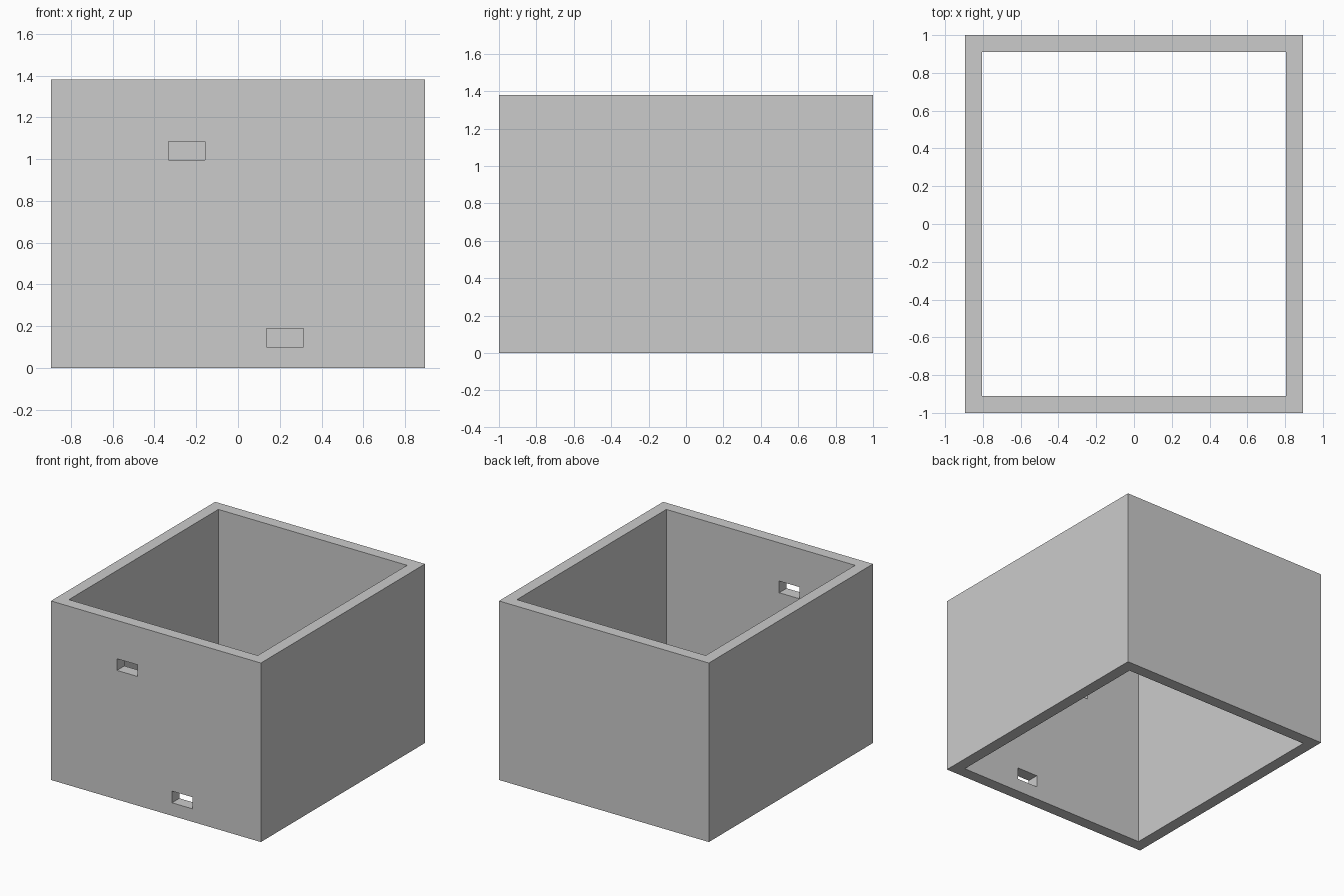
import bpy

if "Cube" in bpy.data.objects:
    bpy.data.objects.remove(bpy.data.objects["Cube"])

W, D, H, T = 1.79, 2.0, 1.38, 0.09   # outer size and wall thickness


def box(name, size, centre):
    bpy.ops.mesh.primitive_cube_add(size=1, location=centre)
    ob = bpy.context.object
    ob.name = name
    ob.scale = size
    bpy.ops.object.transform_apply(location=True, rotation=False, scale=True)
    return ob


def cut(target, cutter):
    mod = target.modifiers.new("cut", 'BOOLEAN')
    mod.operation = 'DIFFERENCE'
    mod.solver = 'EXACT'
    mod.object = cutter
    bpy.context.view_layer.objects.active = target
    bpy.ops.object.modifier_apply(modifier=mod.name)
    bpy.data.objects.remove(cutter)


# Four-walled shell, open at top and bottom
walls = box("box_walls", (W, D, H), (0, 0, H / 2))
cut(walls, box("inner_cutter", (W - 2 * T, D - 2 * T, H + 1), (0, 0, H / 2)))

# Two rectangular slots through the front wall
for x, z in ((-0.245, 1.04), (0.225, 0.145)):
    cut(walls, box("slot_cutter", (0.175, 4 * T, 0.09), (x, -D / 2 + T / 2, z)))
